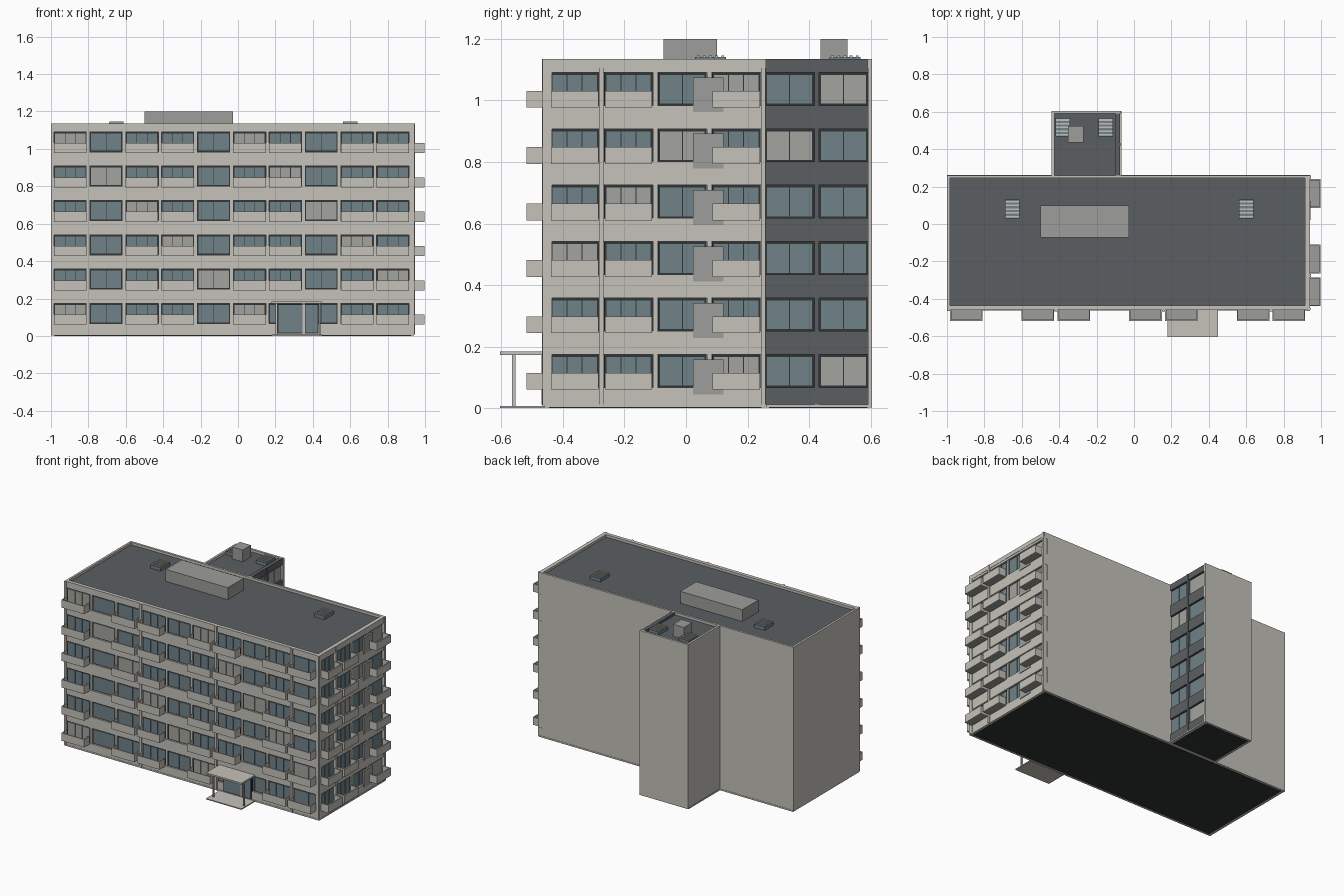
import bpy, bmesh

if "Cube" in bpy.data.objects:
    bpy.data.objects.remove(bpy.data.objects["Cube"], do_unlink=True)


def material(name, r, g, b):
    m = bpy.data.materials.new(name)
    m.use_nodes = True
    m.diffuse_color = (r, g, b, 1)
    m.node_tree.nodes["Principled BSDF"].inputs["Base Color"].default_value = (r, g, b, 1)
    return m


CONCRETE = material("pale concrete", 0.56, 0.54, 0.49)
DARK = material("dark slate", 0.105, 0.113, 0.12)
GLASS = material("blue grey glass", 0.16, 0.225, 0.25)
BLIND = material("grey blind", 0.37, 0.37, 0.35)
FRAME = material("black frame", 0.03, 0.036, 0.036)
GREY = material("mid grey", 0.34, 0.345, 0.33)

parts = {}


def box(part, mat, x, y, z):
    """Add a box, given as three (low, high) ranges, to a named part."""
    bm = parts.setdefault((part, mat.name), bmesh.new())
    v = [bm.verts.new((a, b, c)) for a in sorted(x) for b in sorted(y) for c in sorted(z)]
    for f in ((0, 1, 3, 2), (4, 6, 7, 5), (0, 4, 5, 1), (2, 3, 7, 6), (0, 2, 6, 4), (1, 5, 7, 3)):
        bm.faces.new([v[i] for i in f])


FLOORS, STEP = 6, 0.1835
SILL, HEAD, TOP = 0.067, 0.174, 1.135
ROOF = 1.118


class Facade:
    """Builds along u, with v measured outward from the facade plane."""

    def __init__(self, name, plane, front, wall):
        self.name, self.plane, self.front, self.wall = name, plane, front, wall

    def box(self, part, mat, u, v, z):
        out = [self.plane + (-d if self.front else d) for d in v]
        x, y = (u, out) if self.front else (out, u)
        box(self.name + "_" + part, mat, x, y, z)

    def bands(self, u0, u1):
        # spandrels between the window rows
        low = 0.012
        for f in range(FLOORS + 1):
            high = SILL + f * STEP if f < FLOORS else TOP
            self.box("spandrels", self.wall, (u0, u1), (-0.025, 0), (low, high))
            low = HEAD + f * STEP

    def pier(self, u, width, out, mat=None):
        self.box("piers", mat or self.wall, (u - width / 2, u + width / 2), (-0.025, out), (0.008, TOP))

    def window(self, u, width, z, panes, blind):
        a, h = u - width / 2, HEAD - SILL
        self.box("window_frames", FRAME, (a, a + width), (-0.025, -0.012), (z, z + h))
        edge, bar = 0.007, 0.003
        pane = (width - 2 * edge - bar * (panes - 1)) / panes
        for i in range(panes):
            p = a + edge + i * (pane + bar)
            self.box("window_blinds" if blind else "window_panes", BLIND if blind else GLASS,
                     (p, p + pane), (-0.02, -0.008), (z + 0.006, z + h - 0.008))

    def balcony(self, u, width, z):
        a, b, out, t = u - width / 2, u + width / 2, 0.058, 0.007
        low, high = z - 0.007, z + 0.047
        self.box("balcony_floors", GREY, (a + t, b - t), (0, out - t), (low, low + 0.008))
        self.box("balcony_rails", CONCRETE, (a, b), (out - t, out), (low, high))
        for s in (a, b - t):
            self.box("balcony_rails", CONCRETE, (s, s + t), (0, out - t), (low, high))


# Main block and rear wing: solid cores
box("main_core", CONCRETE, (-1, 0.918), (-0.438, 0.26), (0.004, ROOF - 0.01))
box("wing_core", CONCRETE, (-0.44, -0.095), (0.255, 0.605), (0.004, ROOF - 0.01))
box("main_roof", DARK, (-0.985, 0.925), (-0.445, 0.245), (ROOF - 0.011, ROOF))
box("wing_roof", DARK, (-0.425, -0.09), (0.245, 0.59), (ROOF - 0.011, ROOF))
box("main_plinth", CONCRETE, (-1, 0.942), (-0.462, 0.262), (0.002, 0.012))
box("wing_plinth", CONCRETE, (-0.442, -0.068), (0.262, 0.605), (0.002, 0.012))
box("main_underside", FRAME, (-0.98, 0.925), (-0.445, 0.245), (0, 0.003))
box("wing_underside", FRAME, (-0.425, -0.09), (0.27, 0.59), (0, 0.003))

# Parapets around both roofs
PAR = (ROOF - 0.012, TOP)
box("main_parapet", CONCRETE, (-1, -0.985), (-0.46, 0.26), PAR)
box("main_parapet", CONCRETE, (0.918, 0.942), (-0.46, 0.26), PAR)
box("main_parapet", CONCRETE, (-1, 0.94), (0.245, 0.26), PAR)
box("wing_parapet", CONCRETE, (-0.44, -0.425), (0.26, 0.605), PAR)
box("wing_parapet", CONCRETE, (-0.44, -0.07), (0.59, 0.605), PAR)

# Front facade: ten bays, every third one starting after a pilaster
front = Facade("front", -0.46, True, CONCRETE)
front.bands(-1, 0.94)
BAY = 0.1917
for m in range(10):
    u = -0.897 + m * BAY
    big = m % 3 == 1
    for f in range(FLOORS):
        z = SILL + f * STEP
        front.window(u, 0.176, z, 2 if big else 3, (m + f) % 5 == 0)
        if not big and (m, f) != (6, 0):
            front.balcony(u, 0.174, z)
    if m:
        edge = u - BAY / 2
        front.pier(edge, 0.016, 0.008 if m % 3 == 0 else -0.004)
for u in (-0.9925, 0.934):
    front.pier(u, 0.015, 0.006)

# Right facade: four bays, the third without a balcony
right = Facade("right", 0.94, False, CONCRETE)
right.bands(-0.46, 0.26)
for m, u in enumerate((-0.362, -0.187, -0.012, 0.163)):
    for f in range(FLOORS):
        z = SILL + f * STEP
        right.window(u, 0.158, z, 3 if m != 2 else 2, (m - f) % 5 == 3)
        if m != 2:
            right.balcony(u, 0.154, z)
for u, out in ((-0.453, 0.004), (-0.275, 0.006), (-0.1, -0.004), (0.075, -0.004), (0.251, 0.006)):
    right.pier(u, 0.015, out)
for f in range(FLOORS):
    z = 0.045 + f * STEP
    right.box("screen_panels", GREY, (0.022, 0.122), (-0.01, 0.004), (z, z + 0.113))

# Wing facade: dark cladding with two bays
wing = Facade("wing", -0.075, False, DARK)
wing.bands(0.26, 0.592)
for m, u in enumerate((0.337, 0.512)):
    for f in range(FLOORS):
        wing.window(u, 0.16, SILL + f * STEP, 2, (m - f) % 5 == 1)
wing.pier(0.425, 0.016, 0.003)
wing.pier(0.598, 0.014, 0.005, CONCRETE)

# Entrance: paving, canopy, posts and glazed door
PORCH = (0.18, 0.45)
box("entrance_paving", CONCRETE, PORCH, (-0.605, -0.46), (0, 0.007))
box("entrance_canopy", CONCRETE, PORCH, (-0.605, -0.46), (0.173, 0.184))
for x in (0.205, 0.437):
    box("canopy_posts", CONCRETE, (x - 0.005, x + 0.005), (-0.565, -0.555), (0.007, 0.173))
front.box("door_frame", FRAME, (0.21, 0.43), (-0.02, 0.004), (0.012, 0.172))
for a, b in ((0.216, 0.345), (0.36, 0.424)):
    front.box("door_glass", GLASS, (a, b), (0, 0.007), (0.018, 0.166))
front.box("door_mullion", CONCRETE, (0.346, 0.359), (0, 0.009), (0.012, 0.172))

# Rooftop plant boxes
box("main_plant_room", GREY, (-0.5, -0.027), (-0.073, 0.1), (ROOF - 0.005, 1.2))
box("wing_plant_room", GREY, (-0.352, -0.27), (0.437, 0.525), (ROOF - 0.005, 1.2))

# Slatted roof vents
for x, y in ((-0.65, 0.08), (0.6, 0.08), (-0.38, 0.517), (-0.15, 0.517)):
    box("vent_bases", GLASS, (x - 0.039, x + 0.039), (y - 0.05, y + 0.05), (ROOF - 0.005, 1.141))
    for i in range(5):
        s = y - 0.045 + i * 0.02
        box("vent_slats", CONCRETE, (x - 0.038, x + 0.038), (s, s + 0.009), (1.139, 1.146))

# Turn every part into an object
for (name, mat), bm in parts.items():
    bmesh.ops.recalc_face_normals(bm, faces=bm.faces)
    mesh = bpy.data.meshes.new(name)
    bm.to_mesh(mesh)
    bm.free()
    mesh.materials.append(bpy.data.materials[mat])
    bpy.context.collection.objects.link(bpy.data.objects.new(name, mesh))
